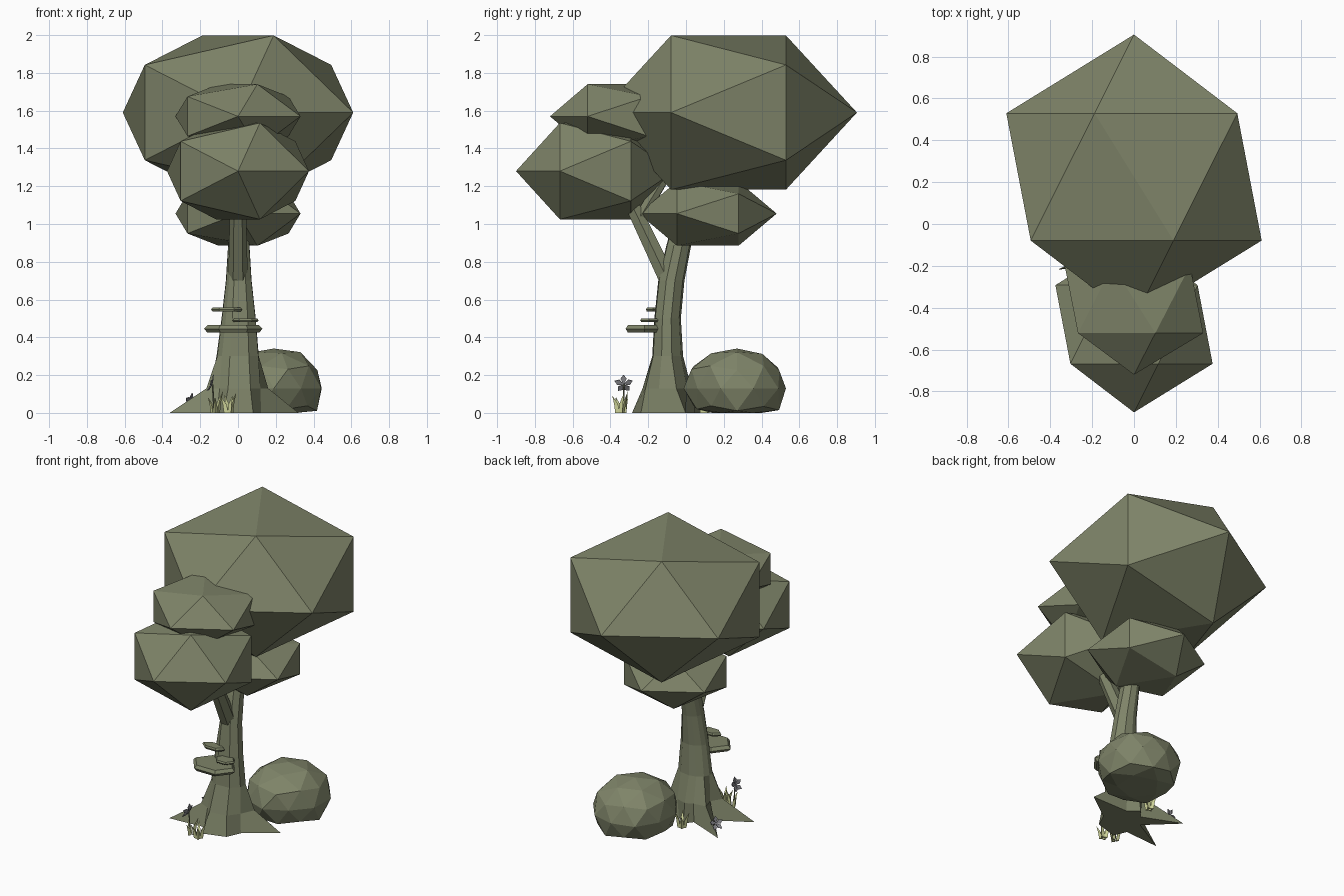
import bpy, bmesh, math, random
from mathutils import Vector, Matrix

random.seed(4)
cube = bpy.data.objects.get("Cube")
if cube:
    bpy.data.objects.remove(cube)


def material(name, rgb):
    m = bpy.data.materials.new(name)
    m.use_nodes = True
    col = (*rgb, 1)
    m.diffuse_color = col
    m.node_tree.nodes["Principled BSDF"].inputs["Base Color"].default_value = col
    return m


OLIVE = material("olive green", (0.21, 0.23, 0.14))
GRASS = material("pale grass", (0.64, 0.68, 0.33))
PETAL = material("grey petal", (0.25, 0.25, 0.27))


def finish(bm, name, mat):
    bmesh.ops.recalc_face_normals(bm, faces=bm.faces)
    mesh = bpy.data.meshes.new(name)
    bm.to_mesh(mesh)
    bm.free()
    mesh.materials.append(mat)
    ob = bpy.data.objects.new(name, mesh)
    bpy.context.collection.objects.link(ob)
    return ob


def loft(bm, rings):
    """Skin a list of equally long point rings and cap both ends."""
    rows = [[bm.verts.new(p) for p in ring] for ring in rings]
    n = len(rows[0])
    for a, b in zip(rows, rows[1:]):
        for i in range(n):
            j = (i + 1) % n
            bm.faces.new((a[i], a[j], b[j], b[i]))
    bm.faces.new(rows[0][::-1])
    bm.faces.new(rows[-1])


# Leaf clumps: icosahedra lying with their poles along y
def clump(name, centre, radii):
    bm = bmesh.new()
    bmesh.ops.create_icosphere(bm, subdivisions=1, radius=1)
    bm.transform(Matrix.Translation(centre) @ Matrix.Diagonal((*radii, 1))
                 @ Matrix.Rotation(math.pi / 2, 4, 'X'))
    finish(bm, name, OLIVE)


clump("main_canopy", (0, 0.225, 1.59), (0.682, 0.68, 0.48))
clump("front_canopy", (0, -0.48, 1.28), (0.42, 0.42, 0.3))
clump("upper_front_canopy", (0, -0.36, 1.57), (0.37, 0.36, 0.2))
clump("lower_back_canopy", (0, 0.115, 1.055), (0.37, 0.365, 0.2))

# Trunk with roots: columns of (angle, reach at the ground)
columns = [(17, .335), (60, .11), (95, .15), (120, .11), (147, .37), (172, .12),
           (198, .38), (222, .15), (248, .2), (300, .16), (340, .13)]


def ring(z, cx, cy, rx, ry):
    return [(cx + rx * math.cos(math.radians(a)), cy + ry * math.sin(math.radians(a)), z)
            for a, _ in columns]


def root_ring(z, spread):
    pts = []
    for a, reach in columns:
        r = 0.125 + spread * (reach - 0.125)
        pts.append((r * math.cos(math.radians(a)), -0.1 + r * math.sin(math.radians(a)), z))
    return pts


bm = bmesh.new()
loft(bm, [root_ring(0, 1), root_ring(0.13, 0.2),
          ring(0.3, 0, -0.1, 0.115, 0.085), ring(0.5, 0.005, -0.1, 0.093, 0.073),
          ring(0.7, 0.005, -0.08, 0.07, 0.072), ring(0.89, 0.005, -0.04, 0.058, 0.068),
          ring(1.25, 0, 0.05, 0.045, 0.055)])
finish(bm, "trunk", OLIVE)


# Branches
def limb(name, start, end, r0, r1, sides=6):
    start, end = Vector(start), Vector(end)
    rot = (end - start).to_track_quat('Z', 'Y')
    bm = bmesh.new()
    loft(bm, [[c + rot @ Vector((r * math.cos(i * math.tau / sides),
                                 r * math.sin(i * math.tau / sides), 0))
               for i in range(sides)] for c, r in ((start, r0), (end, r1))])
    return finish(bm, name, OLIVE)


limb("front_branch", (0, -0.09, 0.69), (0, -0.3, 1.13), 0.052, 0.042)
limb("branch_fork", (0, -0.25, 1.02), (0.01, -0.1, 1.27), 0.035, 0.03)


# Shelf fungi: flattened hexagonal discs
def shelf(name, centre, rx, ry, thick):
    bm = bmesh.new()
    loft(bm, [[(centre[0] + s * rx * math.cos(i * math.tau / 6),
                centre[1] + s * ry * math.sin(i * math.tau / 6), centre[2] + dz)
               for i in range(6)]
              for s, dz in ((0.88, -thick), (1, 0), (0.88, thick))])
    finish(bm, name, OLIVE)


shelf("large_shelf_fungus", (-0.025, -0.22, 0.445), 0.155, 0.115, 0.02)
shelf("middle_shelf_fungus", (0.04, -0.195, 0.49), 0.07, 0.055, 0.009)
shelf("top_shelf_fungus", (-0.06, -0.175, 0.547), 0.083, 0.042, 0.011)

# Boulder: irregular ball flattened on the ground
bm = bmesh.new()
bmesh.ops.create_icosphere(bm, subdivisions=2, radius=1)
for v in bm.verts:
    v.co *= random.uniform(0.95, 1.06)
    v.co = Vector((0.19 + 0.255 * v.co.x, 0.27 + 0.27 * v.co.y,
                   max(0, 0.13 + 0.215 * v.co.z)))
bmesh.ops.remove_doubles(bm, verts=bm.verts, dist=0.001)
finish(bm, "boulder", OLIVE)


# Grass tufts: bent three-sided blades
def tuft(name, x, y, count, height):
    bm = bmesh.new()
    for k in range(count):
        a = k * math.tau / count + 0.5
        out = Vector((math.cos(a), math.sin(a), 0))
        base = Vector((x, y, 0)) + out * 0.015
        h = height * random.uniform(0.65, 1)
        rings = []
        for t, r in ((0, 0.013), (0.5, 0.012), (1, 0.001)):
            c = base + out * (0.03 * t * t) + Vector((0, 0, h * t))
            rings.append([c + Vector((r * math.cos(a + i * math.tau / 3),
                                      r * math.sin(a + i * math.tau / 3), 0))
                          for i in range(3)])
        loft(bm, rings)
    finish(bm, name, GRASS)


tuft("front_grass", -0.05, -0.35, 4, 0.12)
tuft("side_grass", -0.12, -0.33, 3, 0.12)
tuft("back_grass", -0.04, 0.1, 4, 0.12)


# Flowers: five diamond petals around a stem top
def flower(name, x, y, z, r, facing):
    limb(name + "_stem", (x + 0.01, y, 0), (x, y, z), 0.005, 0.004, 4)
    rot = Vector(facing).to_track_quat('Z', 'Y')
    centre = Vector((x, y, z))
    bm = bmesh.new()
    for k in range(5):
        turn = Matrix.Rotation(k * math.tau / 5 + 0.3, 3, 'Z')
        pts = [(0, 0, 0), (0.6 * r, 0.32 * r, 0.12 * r), (r, 0, 0.25 * r), (0.6 * r, -0.32 * r, 0.12 * r)]
        loft(bm, [[centre + rot @ (turn @ (Vector(p) + Vector((0, 0, dz)))) for p in pts]
                  for dz in (0, 0.005)])
    finish(bm, name, PETAL)


flower("front_flower", -0.135, -0.33, 0.15, 0.05, (-1, 0, 0.4))
flower("side_flower", -0.25, 0.04, 0.06, 0.045, (-1, 0.5, 0.6))
